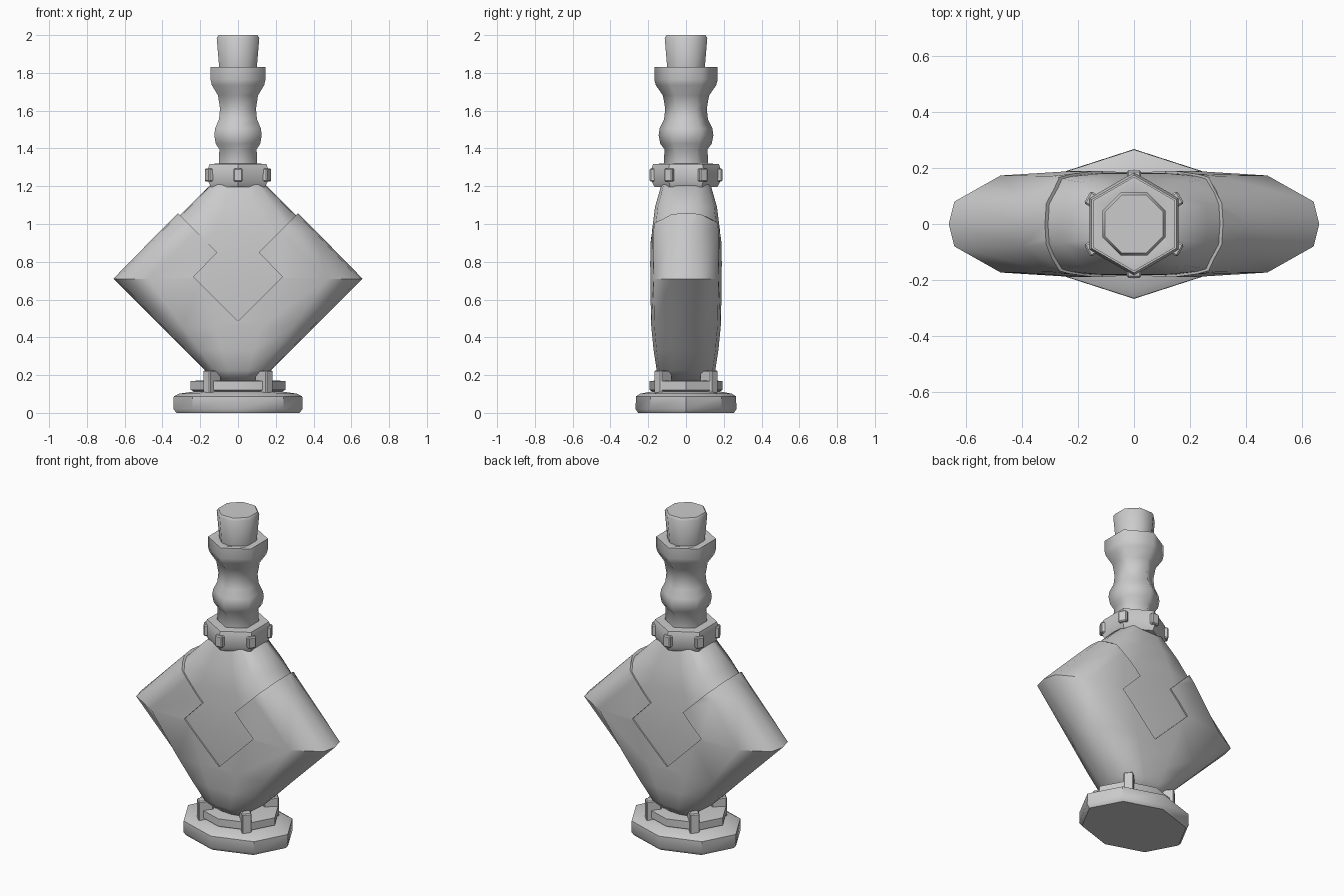
import bpy, bmesh, math
from mathutils import Matrix, Vector

if "Cube" in bpy.data.objects:
    bpy.data.objects.remove(bpy.data.objects["Cube"])


def finish(name, bm, angle=40):
    bmesh.ops.recalc_face_normals(bm, faces=bm.faces)
    me = bpy.data.meshes.new(name)
    bm.to_mesh(me)
    bm.free()
    ob = bpy.data.objects.new(name, me)
    bpy.context.collection.objects.link(ob)
    if angle:
        smooth(ob, angle)
    return ob


def smooth(ob, angle):
    bpy.ops.object.select_all(action='DESELECT')
    ob.select_set(True)
    bpy.context.view_layer.objects.active = ob
    bpy.ops.object.shade_smooth_by_angle(angle=math.radians(angle))


def loft(name, rings, angle=40):
    """Skin a stack of closed rings and cap both ends."""
    bm = bmesh.new()
    rows = [[bm.verts.new(p) for p in r] for r in rings]
    n = len(rows[0])
    for a, b in zip(rows, rows[1:]):
        for i in range(n):
            j = (i + 1) % n
            bm.faces.new((a[i], a[j], b[j], b[i]))
    bm.faces.new(rows[0][::-1])
    bm.faces.new(rows[-1])
    return finish(name, bm, angle)


def turned(name, profile, sides, phase=0.0, sy=1.0, angle=40):
    """Low-sided lathe; profile is (radius, z), sy squashes the depth."""
    step = 2 * math.pi / sides
    return loft(name, [[(r * math.cos(i * step + phase), sy * r * math.sin(i * step + phase), z)
                        for i in range(sides)] for r, z in profile], angle)


def block(name, size, loc, rot, bevel=0.006):
    bm = bmesh.new()
    bmesh.ops.create_cube(bm, size=1, matrix=Matrix.LocRotScale(
        Vector(loc), Matrix.Rotation(rot, 3, 'Z').to_quaternion(), Vector(size)))
    bmesh.ops.bevel(bm, geom=bm.edges[:], offset=bevel, segments=1, affect='EDGES')
    return finish(name, bm, 30)


def body_ring(w, d, z):
    q = [(w, 0), (.97 * w, .42 * d), (.72 * w, .91 * d), (.3 * w, d)]
    q += [(-x, y) for x, y in q[::-1]]
    q += [(x, -y) for x, y in q[-2:0:-1] if y > 0]
    return [(x, y, z) for x, y in q]


# half width, half depth and height of the diamond flask
SECTIONS = [(.10, .11, .17), (.175, .155, .225), (.285, .172, .335), (.41, .184, .46),
            (.66, .19, .71), (.41, .188, .965), (.285, .172, 1.09), (.165, .138, 1.21)]

# inner flask, slightly smaller, seen through the cut-out
loft("flask_inner", [body_ring(w - .022, d - .008, z) for w, d, z in SECTIONS], 50)

# outer shell with a keyhole-shaped cut-out front and back
shell = loft("flask_shell", [body_ring(*s) for s in SECTIONS], 0)
half = [(.8, 1.54), (.11, .85), (.235, .72)]
key = half + [(0, .485)] + [(-x, z) for x, z in half[::-1]]
cutter = loft("keyhole_cutter", [[(x, y, z) for x, z in key] for y in (-.5, .5)], 0)
cutter.hide_render = True
mod = shell.modifiers.new("keyhole", 'BOOLEAN')
mod.object = cutter
mod.operation = 'DIFFERENCE'
mod.solver = 'EXACT'
bpy.context.view_layer.objects.active = shell
bpy.ops.object.modifier_apply(modifier=mod.name)
bpy.data.objects.remove(cutter)
smooth(shell, 50)

# foot: squashed octagonal plate and the cradle ring above it
turned("base", [(.325, 0), (.342, .02), (.34, .088), (.31, .102), (.2, .118)], 8, 0, .78)
turned("cradle_ring", [(.225, .11), (.252, .122), (.252, .168), (.2, .172)], 8, 0, .77)

# four prongs gripping the flask on the diagonals
for sx in (1, -1):
    for sy in (1, -1):
        block("prong", (.085, .055, .125), (sx * .138, sy * .122, .163),
              math.atan2(sy, sx))

# hexagonal collar with a clip on each corner
HEX = math.pi / 6
turned("collar", [(.165, 1.195), (.182, 1.225), (.184, 1.29), (.174, 1.318), (.11, 1.32)], 6, HEX)
for i in range(6):
    a = HEX + i * math.pi / 3
    block("collar_clip", (.03, .05, .07), (.177 * math.cos(a), .177 * math.sin(a), 1.26), a)

# neck with a bulge and a flared lip
turned("neck", [(.118, 1.30), (.114, 1.395), (.136, 1.425), (.145, 1.47), (.14, 1.505),
                (.116, 1.555), (.11, 1.61), (.122, 1.68), (.16, 1.735), (.168, 1.765),
                (.168, 1.83), (.148, 1.832), (.1, 1.82)], 6, HEX, 1, 62)

# tapered stopper
turned("stopper", [(.1, 1.75), (.108, 1.83), (.122, 1.985), (.112, 2.0)], 8, math.pi / 8, 1, 46)
